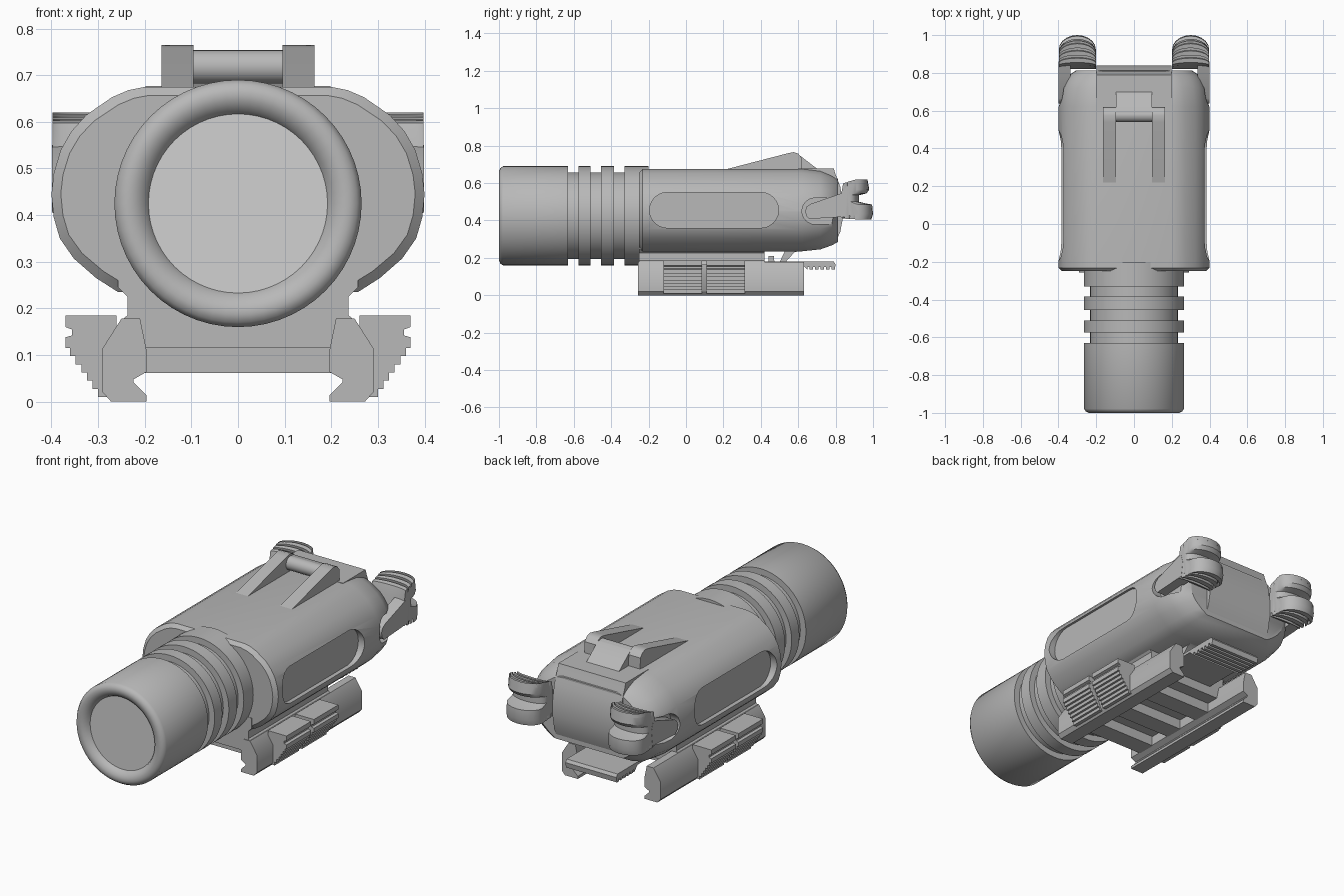
import bpy, bmesh
from math import sin, cos, pi, sqrt
from mathutils import Vector

if "Cube" in bpy.data.objects:
    bpy.data.objects.remove(bpy.data.objects["Cube"])


def material(name, v):
    m = bpy.data.materials.new(name)
    m.use_nodes = True
    m.diffuse_color = (v, v, v, 1)
    m.node_tree.nodes["Principled BSDF"].inputs["Base Color"].default_value = (v, v, v, 1)
    return m


GREY = material("mid grey", 0.48)
LENS = material("pale lens grey", 0.64)


def loft(name, rings, mat=GREY, mirror=False, cutters=()):
    """Skin equal-length rings of 3D points, cap both ends, and shade by angle."""
    bm = bmesh.new()
    loops = [[bm.verts.new(p) for p in ring] for ring in rings]
    n = len(loops[0])
    for a, b in zip(loops, loops[1:]):
        for i in range(n):
            j = (i + 1) % n
            bm.faces.new((a[i], a[j], b[j], b[i]))
    bm.faces.new(loops[0])
    bm.faces.new(loops[-1])
    bmesh.ops.recalc_face_normals(bm, faces=bm.faces)
    me = bpy.data.meshes.new(name)
    bm.to_mesh(me)
    bm.free()
    ob = bpy.data.objects.new(name, me)
    me.materials.append(mat)
    bpy.context.scene.collection.objects.link(ob)
    bpy.ops.object.select_all(action='DESELECT')
    ob.select_set(True)
    bpy.context.view_layer.objects.active = ob
    for c in cutters:
        mod = ob.modifiers.new("cut", 'BOOLEAN')
        mod.operation = 'DIFFERENCE'
        mod.solver = 'EXACT'
        mod.object = c
        bpy.ops.object.modifier_apply(modifier=mod.name)
    for c in cutters:
        bpy.data.objects.remove(c)
    bpy.ops.object.shade_smooth_by_angle(angle=0.6)
    if mirror:
        ob.modifiers.new("mirror", 'MIRROR')
    return ob


def prism_x(name, yz, x0, x1, **kw):
    return loft(name, [[(x, y, z) for y, z in yz] for x in (x0, x1)], **kw)


def prism_y(name, xz, y0, y1, **kw):
    return loft(name, [[(x, y, z) for x, z in xz] for y in (y0, y1)], **kw)


def box(name, x, y0, y1, z0, z1):
    return prism_y(name, [(-x, z0), (x, z0), (x, z1), (-x, z1)], y0, y1)


def capsule(y0, y1, z, r, n=12):
    """Stadium outline in the side plane."""
    right = [(y1 + r * cos(a), z + r * sin(a)) for a in [pi * (i / n - 0.5) for i in range(n + 1)]]
    left = [(y0 - r * cos(a), z - r * sin(a)) for a in [pi * (i / n - 0.5) for i in range(n + 1)]]
    return right + left


def teeth(a, b, n, depth):
    """Square notches along the line a-b."""
    a, b = Vector(a), Vector(b)
    d = (b - a) / n
    off = Vector((-d.y, d.x)).normalized() * depth
    pts = []
    for i in range(n):
        p, q = a + d * i, a + d * (i + 0.6)
        pts += [p, q, q + off, a + d * (i + 1) + off]
    return [tuple(p) for p in pts + [b]]


# Barrel with head, ribs and recessed front
barrel = [(-0.965, 0.19), (-0.985, 0.2), (-0.997, 0.22), (-1.0, 0.238), (-0.993, 0.255), (-0.978, 0.265)]
edges = [-0.63, -0.575, -0.51, -0.455, -0.385, -0.33]
for i, y in enumerate(edges):
    r = (0.265, 0.232)
    barrel += [(y, r[i % 2]), (y, r[1 - i % 2])]
barrel += [(-0.2, 0.265)]
SEG = 56


def circle(y, r):
    return [(r * cos(2 * pi * i / SEG), y, 0.425 + r * sin(2 * pi * i / SEG)) for i in range(SEG)]


loft("barrel", [circle(y, r) for y, r in barrel])
loft("lens", [circle(-0.969, 0.192), circle(-0.961, 0.192)], mat=LENS)

# Main housing with side panels and pivot recesses
half = [(0.2, 0.675), (0.235, 0.668), (0.27, 0.653), (0.325, 0.615), (0.357, 0.58), (0.38, 0.54),
        (0.395, 0.49), (0.4, 0.445), (0.395, 0.395), (0.382, 0.35), (0.352, 0.307), (0.304, 0.265), (0.257, 0.235)]
section = half + [(-x, z) for x, z in reversed(half)]
stations = [(-0.25, 0.95, 0.92), (-0.232, 1, 1), (0.62, 1, 1), (0.72, 0.965, 0.95),
            (0.78, 0.89, 0.85), (0.812, 0.77, 0.77)]
cutters = []
for s in (-1, 1):
    cutters += [prism_x("panel_cutter", capsule(-0.1, 0.4, 0.455, 0.095), s * 0.362, s * 0.5),
                prism_x("pivot_cutter", capsule(0.69, 0.95, 0.45, 0.07), s * 0.345, s * 0.5)]
for c in cutters:
    c.hide_render = True
loft("housing", [[(x * sx, y, 0.45 + (z - 0.45) * sz) for x, z in section] for y, sx, sz in stations],
     cutters=cutters)

# Rear centre block
back = [(0.6, 0.677), (0.79, 0.677), (0.8, 0.645), (0.825, 0.58), (0.838, 0.5), (0.84, 0.42),
        (0.825, 0.34), (0.8, 0.28), (0.7, 0.25), (0.6, 0.25)]
prism_x("rear_block", back, -0.198, 0.198)

# Neck between housing and rail clamp
prism_y("neck", [(-0.25, 0.115), (0.25, 0.115), (0.25, 0.175), (0.237, 0.185), (0.237, 0.225), (0.257, 0.245),
                 (0.257, 0.3), (-0.257, 0.3), (-0.257, 0.245), (-0.237, 0.225), (-0.237, 0.185), (-0.25, 0.175)],
        -0.252, 0.42)

# Rail clamp walls and cross bars
prism_y("rail_wall", [(0.25, 0.178), (0.29, 0.115), (0.29, 0.02), (0.272, 0), (0.196, 0), (0.196, 0.014),
                      (0.224, 0.042), (0.224, 0.048), (0.196, 0.064), (0.196, 0.11), (0.21, 0.178)],
        -0.256, 0.63, mirror=True)
for i, y in enumerate((-0.19, 0.03, 0.25)):
    box("cross_bar_%d" % (i + 1), 0.2, y, y + 0.1, 0.062, 0.13)

# Stepped grip pads
pad = [(0.26, 0.01), (0.26, 0.185), (0.37, 0.185), (0.37, 0.16), (0.356, 0.155), (0.356, 0.142),
       (0.37, 0.138), (0.37, 0.115)]
for i in range(6):
    x, z = 0.36 - 0.012 * i, 0.115 - 0.0175 * i
    pad += [(x, z), (x, z - 0.0175)]
for name, y in (("front_grip", -0.12), ("rear_grip", 0.11)):
    prism_y(name, pad, y, y + 0.205, mirror=True)
prism_y("grip_spine", [(0.26, 0.02), (0.29, 0.02), (0.33, 0.11), (0.33, 0.165), (0.26, 0.165)], 0.08, 0.115, mirror=True)

# Release lever below the tail
prism_x("release_lever", [(0.4, 0.18), (0.79, 0.18), (0.8, 0.165)] + teeth((0.795, 0.137), (0.65, 0.137), 5, -0.014)
        + [(0.62, 0.165), (0.4, 0.165)], -0.15, 0.15)
prism_x("lever_strut", [(0.5, 0.175), (0.53, 0.24), (0.62, 0.24), (0.58, 0.23), (0.53, 0.175)], -0.13, 0.13)
prism_x("lever_hook", [(0.44, 0.17), (0.44, 0.21), (0.47, 0.21), (0.47, 0.19), (0.48, 0.17)], -0.13, 0.13)

# Raised bracket on top with roller and ramp
prism_x("bracket_cheek", [(0.2, 0.67), (0.54, 0.758), (0.575, 0.765), (0.6, 0.757), (0.618, 0.735), (0.62, 0.67)],
        0.095, 0.164, mirror=True)
prism_x("bracket_roller", capsule(0.575, 0.575, 0.718, 0.036), -0.1, 0.1)
prism_x("bracket_ramp", [(0.575, 0.72), (0.585, 0.752), (0.605, 0.75), (0.7, 0.677), (0.7, 0.67), (0.6, 0.67)],
        -0.096, 0.096)

# Rear switch paddles: toothed profile with rounded plan
fan = [(0.82, 0.425), (0.84, 0.55)] + teeth((0.855, 0.598), (0.97, 0.62), 3, -0.02) + \
      [(0.98, 0.565), (0.965, 0.545), (0.925, 0.535), (0.925, 0.5), (0.965, 0.49), (0.995, 0.485), (1.0, 0.435)] + \
      teeth((0.99, 0.405), (0.85, 0.41), 3, -0.02)
rings = []
for i in range(11):
    u = -cos(pi * i / 10)
    k = 0.58 + 0.42 * sqrt(max(0, 1 - u * u))
    rings.append([(0.3 + 0.098 * u, 0.82 + (y - 0.82) * k, z) for y, z in fan])
loft("switch_paddle", rings, mirror=True)
prism_x("switch_arm", [(0.66, 0.408), (0.643, 0.425), (0.637, 0.45), (0.645, 0.473), (0.665, 0.488),
                       (0.845, 0.55), (0.86, 0.5), (0.85, 0.42)], 0.335, 0.399, mirror=True)
